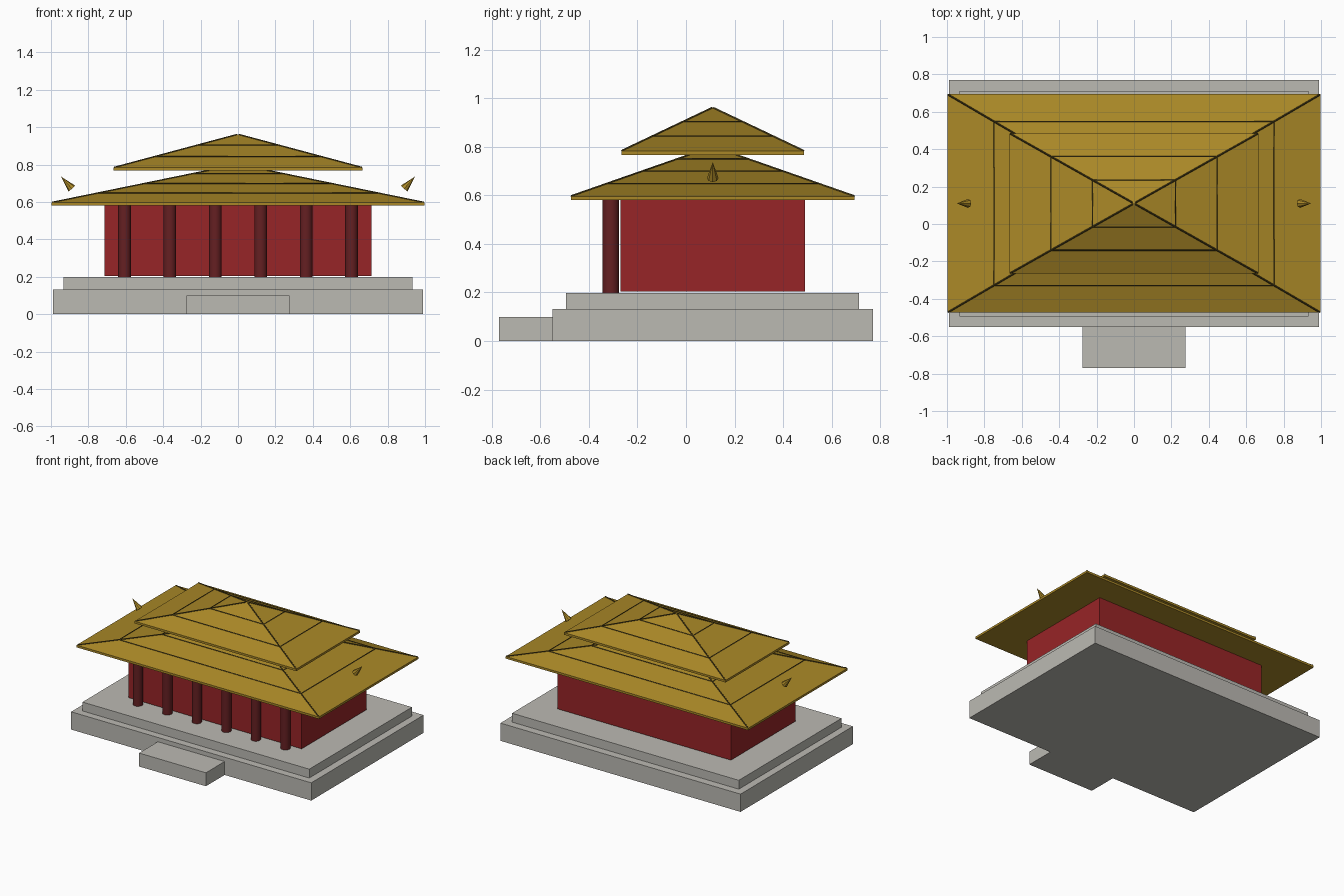
import bpy, bmesh, math
from mathutils import Vector

if "Cube" in bpy.data.objects:
    bpy.data.objects.remove(bpy.data.objects["Cube"])

CY = 0.11  # hall centre line in y


def mat(name, rgb):
    m = bpy.data.materials.new(name)
    m.diffuse_color = (*rgb, 1)
    m.use_nodes = True
    m.node_tree.nodes["Principled BSDF"].inputs["Base Color"].default_value = m.diffuse_color
    return m


STONE = mat("pale stone", (0.50, 0.49, 0.45))
RED = mat("red wall", (0.31, 0.018, 0.020))
DARK_RED = mat("dark red column", (0.13, 0.014, 0.016))
GOLD = mat("golden tile", (0.40, 0.245, 0.020))
RIDGE = mat("dark tile ridge", (0.07, 0.05, 0.010))


def finish(name, bm, material):
    bmesh.ops.recalc_face_normals(bm, faces=bm.faces)
    me = bpy.data.meshes.new(name)
    bm.to_mesh(me)
    bm.free()
    me.materials.append(material)
    ob = bpy.data.objects.new(name, me)
    bpy.context.collection.objects.link(ob)
    return ob


def box(name, x, y0, y1, z0, z1, material):
    bm = bmesh.new()
    bmesh.ops.create_cube(bm, size=1)
    for v in bm.verts:
        v.co = (v.co.x * 2 * x, (y0 + y1) / 2 + v.co.y * (y1 - y0),
                (z0 + z1) / 2 + v.co.z * (z1 - z0))
    return finish(name, bm, material)


def roof(name, hx, hy, z0, z1, top, levels):
    # hipped pyramid on a thin eave slab
    bm = bmesh.new()
    corners = [(-1, -1), (1, -1), (1, 1), (-1, 1)]
    lo = [bm.verts.new((sx * hx, CY + sy * hy, z0)) for sx, sy in corners]
    hi = [bm.verts.new((sx * hx, CY + sy * hy, z1)) for sx, sy in corners]
    apex = bm.verts.new((0, CY, top))
    bm.faces.new(lo)
    for i in range(4):
        j = (i + 1) % 4
        bm.faces.new((lo[i], lo[j], hi[j], hi[i]))
        bm.faces.new((hi[i], hi[j], apex))
    finish(name, bm, GOLD)

    # thin ridges: four hips and the horizontal tile courses
    def point(c, t):
        return (c[0] * hx * (1 - t), CY + c[1] * hy * (1 - t),
                z1 + (top - z1) * t, 1)
    cu = bpy.data.curves.new(name + "_ridges", 'CURVE')
    cu.dimensions = '3D'
    cu.bevel_depth = 0.0045
    cu.bevel_resolution = 0
    cu.materials.append(RIDGE)
    paths = [([point(c, 0.004), point(c, 0.99)], False) for c in corners]
    paths += [([point(c, t) for c in corners], True) for t in levels]
    for pts, closed in paths:
        sp = cu.splines.new('POLY')
        sp.points.add(len(pts) - 1)
        for p, co in zip(sp.points, pts):
            p.co = co
        sp.use_cyclic_u = closed
    bpy.context.collection.objects.link(
        bpy.data.objects.new(name + "_ridges", cu))


def cone(name, base, tip, r1, r2, sides, material):
    base, tip = Vector(base), Vector(tip)
    axis = tip - base
    bm = bmesh.new()
    bmesh.ops.create_cone(bm, cap_ends=True, segments=sides, radius1=r1,
                          radius2=r2, depth=axis.length)
    ob = finish(name, bm, material)
    ob.location = (base + tip) / 2
    ob.rotation_euler = axis.to_track_quat('Z', 'Y').to_euler()
    return ob


# stone terrace and front step
box("lower_terrace", 0.988, -0.55, 0.77, 0, 0.132, STONE)
box("upper_terrace", 0.933, -0.495, 0.712, 0.132, 0.198, STONE)
box("front_step", 0.275, -0.77, -0.55, 0, 0.10, STONE)

# hall
box("hall_walls", 0.713, -0.27, 0.49, 0.204, 0.585, RED)

# front columns
for i in range(6):
    col = cone(f"front_column_{i + 1}", (-0.607 + i * 0.2428, -0.31, 0.198),
               (-0.607 + i * 0.2428, -0.31, 0.585), 0.034, 0.034, 16, DARK_RED)
    for p in col.data.polygons:
        p.use_smooth = len(p.vertices) == 4
    for e in col.data.edges:
        a, b = (col.data.vertices[v].co.z for v in e.vertices)
        e.use_edge_sharp = abs(a - b) < 1e-5

# two-tier roof
roof("lower_roof", 0.998, 0.584, 0.58, 0.596, 0.80, (0.25, 0.5, 0.75))
roof("upper_roof", 0.665, 0.375, 0.767, 0.783, 0.961, (1 / 3, 2 / 3))

# horn finials above the side eaves
for side, s in (("left", -1), ("right", 1)):
    cone(f"{side}_finial", (s * 0.888, CY, 0.671), (s * 0.947, CY, 0.736),
         0.024, 0, 8, GOLD)
